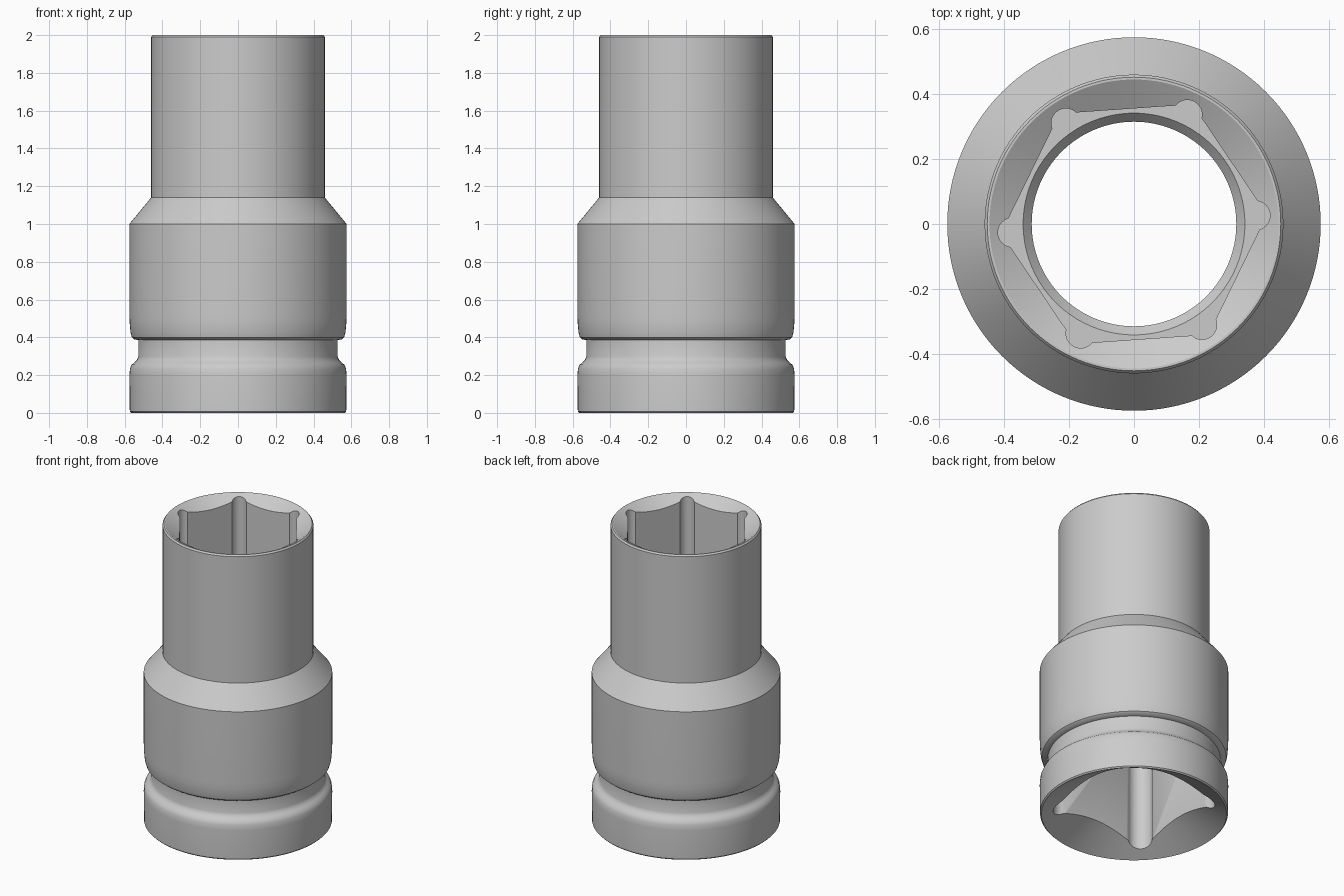
import bpy, bmesh, math
from math import sin, cos, pi, radians

if "Cube" in bpy.data.objects:
    bpy.data.objects.remove(bpy.data.objects["Cube"])

SEGMENTS = 128


def make_object(name, bm):
    bmesh.ops.recalc_face_normals(bm, faces=bm.faces)
    mesh = bpy.data.meshes.new(name)
    bm.to_mesh(mesh)
    bm.free()
    obj = bpy.data.objects.new(name, mesh)
    bpy.context.collection.objects.link(obj)
    return obj


def revolve(name, profile):
    """Closed (radius, z) profile turned around the z axis."""
    bm = bmesh.new()
    rings = []
    for i in range(SEGMENTS):
        a = 2 * pi * i / SEGMENTS
        rings.append([bm.verts.new((r * cos(a), r * sin(a), z)) for r, z in profile])
    n = len(profile)
    for i in range(SEGMENTS):
        p, q = rings[i], rings[(i + 1) % SEGMENTS]
        for j in range(n):
            k = (j + 1) % n
            bm.faces.new((p[j], q[j], q[k], p[k]))
    return make_object(name, bm)


def lobed_prism(name, sides, apothem, lobe_centre, lobe_radius, turn, z0, z1):
    """Regular prism whose corners are relieved by round lobes."""
    half = pi / sides
    gap = apothem - lobe_centre * cos(half)
    sweep = half + math.acos(gap / lobe_radius)
    points = []
    for s in range(sides):
        base = radians(turn) + 2 * half * s
        for i in range(17):
            a = base - sweep + 2 * sweep * i / 16
            points.append((lobe_centre * cos(base) + lobe_radius * cos(a),
                           lobe_centre * sin(base) + lobe_radius * sin(a)))
    bm = bmesh.new()
    low = [bm.verts.new((x, y, z0)) for x, y in points]
    high = [bm.verts.new((x, y, z1)) for x, y in points]
    n = len(points)
    bm.faces.new(low[::-1])
    bm.faces.new(high)
    for i in range(n):
        j = (i + 1) % n
        bm.faces.new((low[i], low[j], high[j], high[i]))
    obj = make_object(name, bm)
    obj.hide_render = True
    obj.hide_set(True)
    return obj


# Socket body: stepped outside with retaining groove, countersunk through bore
outside = [(0.565, 0), (0.573, 0.008), (0.575, 0.20), (0.572, 0.235),
           (0.563, 0.255), (0.548, 0.268), (0.535, 0.280), (0.528, 0.298),
           (0.527, 0.385), (0.550, 0.390), (0.562, 0.400), (0.569, 0.425),
           (0.574, 0.480), (0.575, 0.52), (0.575, 1.0), (0.46, 1.14),
           (0.46, 1.99), (0.452, 2.0)]
inside = [(0.445, 2.0), (0.345, 1.94), (0.345, 1.104), (0.315, 1.07), (0.315, 0.14)]
body = revolve("socket_body", outside + inside)

# Six-point nut recess and square drive recess
recesses = [
    lobed_prism("hex_recess_cutter", 6, 0.355, 0.375, 0.045, 4, 1.1, 2.2),
    lobed_prism("square_drive_cutter", 4, 0.36, 0.42, 0.075, 45, -0.2, 0.85),
]
bpy.context.view_layer.objects.active = body
body.select_set(True)
for cutter in recesses:
    mod = body.modifiers.new(cutter.name, 'BOOLEAN')
    mod.operation = 'DIFFERENCE'
    mod.solver = 'EXACT'
    mod.object = cutter
    bpy.ops.object.modifier_apply(modifier=mod.name)
    bpy.data.objects.remove(cutter)

bpy.ops.object.shade_smooth_by_angle(angle=radians(28))
